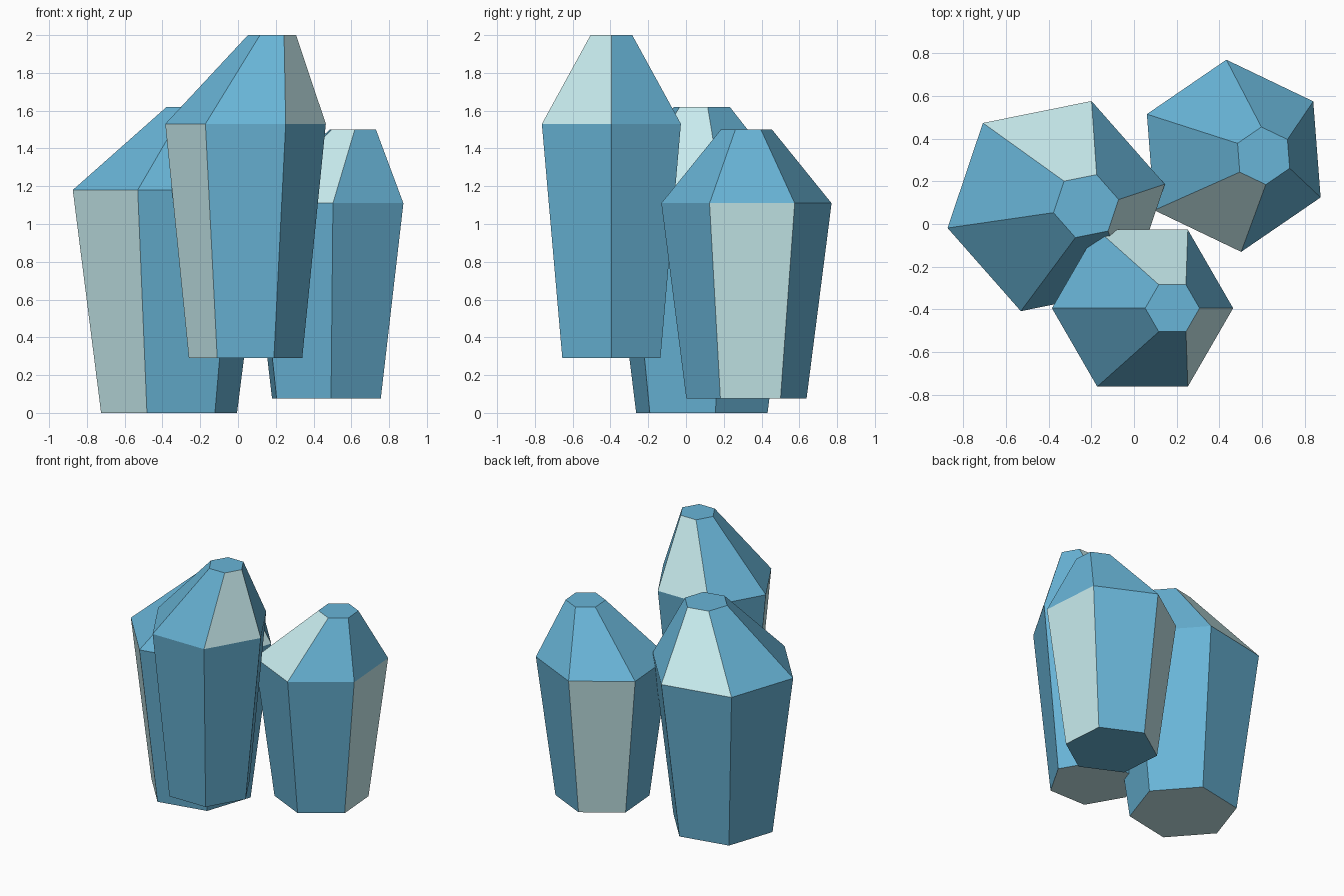
import bpy, bmesh
from math import cos, sin, radians

if "Cube" in bpy.data.objects:
    bpy.data.objects.remove(bpy.data.objects["Cube"])


def material(name, color):
    m = bpy.data.materials.new(name)
    m.diffuse_color = color
    m.use_nodes = True
    m.node_tree.nodes["Principled BSDF"].inputs["Base Color"].default_value = m.diffuse_color
    return m


blue = material("blue_crystal", (0.14, 0.46, 0.68, 1))
pale = material("pale_facet", (0.58, 0.84, 0.86, 1))


def crystal(name, x, y, radius, turn, heights, pale_sides, pale_slopes, pale_base):
    """Six-sided crystal: flared body, slanted shoulder and small offset tip."""
    bm = bmesh.new()
    rings = []
    for scale, shift, z in zip((0.706, 1, 0.3), (0, 0, 0.14), heights):
        ring = []
        for i in range(6):
            a = radians(turn + 60 * i)
            ring.append(bm.verts.new((x + shift + radius * scale * cos(a),
                                      y + radius * scale * sin(a), z)))
        rings.append(ring)

    # Body and shoulder facets, some of them pale
    for low, high, light in ((rings[0], rings[1], pale_sides),
                             (rings[1], rings[2], pale_slopes)):
        for i in range(6):
            j = (i + 1) % 6
            f = bm.faces.new((low[i], low[j], high[j], high[i]))
            f.material_index = int(i in light)

    # Base and tip caps
    bm.faces.new(rings[0][::-1]).material_index = int(pale_base)
    bm.faces.new(rings[2])

    mesh = bpy.data.meshes.new(name)
    bm.to_mesh(mesh)
    bm.free()
    mesh.materials.append(blue)
    mesh.materials.append(pale)
    ob = bpy.data.objects.new(name, mesh)
    bpy.context.collection.objects.link(ob)


crystal("front_crystal", 0.04, -0.395, 0.425, 0, (0.29, 1.53, 2.0), {3}, {1, 5}, True)
crystal("left_crystal", -0.365, 0.084, 0.52, 11.4, (0.0, 1.18, 1.62), {3}, {1, 5}, True)
crystal("right_crystal", 0.468, 0.32, 0.452, 34.4, (0.075, 1.11, 1.5), {1, 5}, {3}, False)
